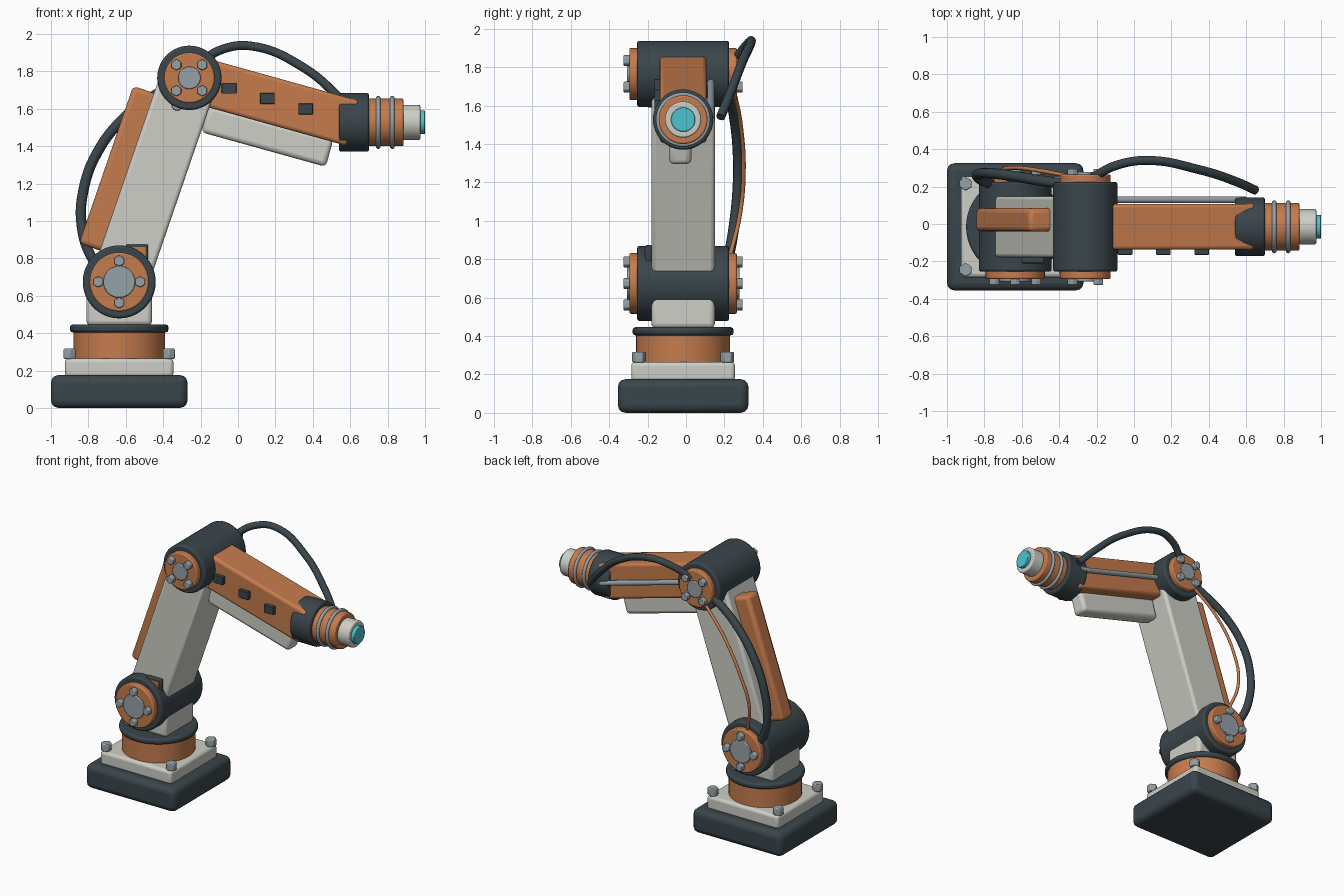
import bpy, math
from mathutils import Vector, Matrix

cube = bpy.data.objects.get("Cube")
if cube:
    bpy.data.objects.remove(cube, do_unlink=True)


def material(name, rgb):
    m = bpy.data.materials.new(name)
    m.use_nodes = True
    m.diffuse_color = (*rgb, 1)
    m.node_tree.nodes["Principled BSDF"].inputs["Base Color"].default_value = (*rgb, 1)
    return m


orange = material("burnt orange", (0.56, 0.20, 0.075))
dark = material("dark slate", (0.042, 0.06, 0.07))
white = material("warm white", (0.62, 0.62, 0.57))
steel = material("steel grey", (0.30, 0.36, 0.39))
cyan = material("cyan lens", (0.07, 0.55, 0.62))

MID = -0.015                       # y of the machine's centre plane
SHOULDER = Vector((-0.635, MID, 0.674))
ELBOW = Vector((-0.26, MID, 1.765))
WRIST = Vector((0.585, MID, 1.53))
AXES = {"x": Matrix.Rotation(math.pi / 2, 4, "Y"),
        "y": Matrix.Rotation(math.pi / 2, 4, "X"),
        "z": Matrix.Identity(4)}


def finish(ob, name, mat, bevel=0, segments=3):
    ob.name = name
    ob.data.name = name
    ob.data.materials.append(mat)
    bpy.ops.object.transform_apply(location=False, rotation=False, scale=True)
    if bevel:
        mod = ob.modifiers.new("Rounded edges", "BEVEL")
        mod.width, mod.segments = bevel, segments
        mod.limit_method, mod.angle_limit = "ANGLE", math.radians(40)
    bpy.ops.object.shade_smooth_by_angle(angle=math.radians(35))
    return ob


def box(name, centre, size, mat, bevel=0.0, frame=None):
    bpy.ops.mesh.primitive_cube_add(size=1)
    ob = bpy.context.object
    ob.scale = size
    finish(ob, name, mat, bevel)
    ob.matrix_world = (frame or Matrix.Identity(4)) @ Matrix.Translation(centre)
    return ob


def cylinder(name, centre, radius, length, axis, mat, bevel=0.0, sides=48):
    bpy.ops.mesh.primitive_cylinder_add(vertices=sides, radius=radius, depth=length)
    ob = finish(bpy.context.object, name, mat, bevel, 2)
    ob.matrix_world = Matrix.Translation(centre) @ AXES[axis]
    return ob


def cable(name, points, radius, mat):
    curve = bpy.data.curves.new(name, "CURVE")
    curve.dimensions = "3D"
    curve.bevel_depth, curve.bevel_resolution = radius, 3
    curve.resolution_u, curve.use_fill_caps = 10, True
    spline = curve.splines.new("BEZIER")
    spline.bezier_points.add(len(points) - 1)
    for p, co in zip(spline.bezier_points, points):
        p.co = co
        p.handle_left_type = p.handle_right_type = "AUTO"
    curve.materials.append(mat)
    ob = bpy.data.objects.new(name, curve)
    bpy.context.collection.objects.link(ob)


def limb_frame(start, end):
    """Frame at start: local z runs along the limb, local y stays world y."""
    z = (end - start).normalized()
    y = Vector((0, 1, 0))
    x = y.cross(z)
    return Matrix.Translation(start) @ Matrix((x, y, z)).transposed().to_4x4()


# Base, plate and turntable
bx = SHOULDER.x
box("base_foot", (bx, MID, 0.088), (0.73, 0.68, 0.175), dark, 0.04)
box("base_plate", (bx, MID, 0.215), (0.58, 0.54, 0.1), white, 0.02)
cylinder("turntable", (bx, MID, 0.335), 0.245, 0.16, "z", orange, 0.008)
cylinder("turntable_ring", (bx, MID, 0.425), 0.263, 0.042, "z", dark, 0.014)
box("pedestal", (bx, MID, 0.53), (0.35, 0.33, 0.18), white, 0.025)
for sx in (-1, 1):
    for sy in (-1, 1):
        spot = Vector((bx + sx * 0.265, MID + sy * 0.23, 0.29))
        cylinder("base_bolt", spot, 0.037, 0.055, "z", steel, 0.006, 6)


# Joints: drum with a cap, hub and four bolts on both ends
def joint(name, centre, radius, cap, hub, bolt_ring, turn):
    cylinder(name + "_drum", centre, radius, 0.48, "y", dark, 0.012, 64)
    for side in (-1, 1):
        out = Vector((0, side, 0))
        cylinder(name + "_cap", centre + out * 0.255, cap, 0.05, "y", orange, 0.008)
        cylinder(name + "_hub", centre + out * 0.28, hub, 0.026, "y", steel, 0.005)
        for k in range(4):
            a = turn + k * math.pi / 2
            spot = centre + out * 0.29 + Vector((math.cos(a), 0, math.sin(a))) * bolt_ring
            cylinder(name + "_bolt", spot, 0.03, 0.04, "y", steel, 0.005, 6)


joint("shoulder", SHOULDER, 0.195, 0.158, 0.085, 0.112, 0)
joint("elbow", ELBOW, 0.172, 0.135, 0.06, 0.098, math.pi / 4)

# Upper arm and its back cover
upper = limb_frame(SHOULDER, ELBOW)
box("upper_arm", (0, 0, 0.59), (0.305, 0.33, 1.02), white, 0.02, upper)
box("upper_arm_cover", (-0.2, 0.037, 0.57), (0.14, 0.125, 0.89), orange, 0.025, upper)
box("shoulder_clip", (-0.54, -0.195, 0.82), (0.12, 0.03, 0.11), dark, 0.008)
box("shoulder_clip_inset", (-0.53, -0.212, 0.835), (0.07, 0.006, 0.05), orange)
cylinder("elbow_stud", (-0.325, -0.17, 1.62), 0.03, 0.06, "y", steel, 0.005, 16)

# Forearm, top cover and side rod
fore = limb_frame(ELBOW, WRIST)
box("forearm", (0, 0, 0.5), (0.25, 0.245, 0.82), orange, 0.02, fore)
box("forearm_cover", (0.188, -0.015, 0.485), (0.15, 0.115, 0.69), white, 0.025, fore)
rod = cylinder("forearm_rod", (0, 0, 0), 0.018, 0.78, "z", steel, 0, 16)
rod.matrix_world = fore @ Matrix.Translation((0, 0.145, 0.5))
for k in range(3):
    box("forearm_panel", (-0.048 + k * 0.205, -0.147, 1.709 - k * 0.055),
        (0.078, 0.035, 0.058), dark, 0.004)

# Wrist and tool
def wrist_part(name, x0, x1, radius, mat, bevel=0.008):
    cylinder(name, ((x0 + x1) / 2, MID, 1.527), radius, x1 - x0, "x", mat, bevel)


wrist_part("wrist_collar", 0.54, 0.70, 0.157, dark, 0.01)
wrist_part("wrist_barrel", 0.69, 0.885, 0.127, orange)
wrist_part("tool_nose", 0.88, 0.975, 0.094, white)
wrist_part("tool_lens", 0.97, 1.0, 0.063, cyan, 0.004)
for x in (0.75, 0.825):
    bpy.ops.mesh.primitive_torus_add(major_radius=0.13, minor_radius=0.012,
                                     major_segments=48, minor_segments=12)
    ring = finish(bpy.context.object, "wrist_ring", steel)
    ring.matrix_world = Matrix.Translation((x, MID, 1.527)) @ AXES["x"]

# Cables
cable("forearm_cable", [(-0.22, 0.25, 1.83), (-0.09, 0.315, 1.915), (0.07, 0.34, 1.935),
                        (0.35, 0.29, 1.82), (0.55, 0.225, 1.65), (0.65, 0.18, 1.54)],
      0.024, dark)
cable("upper_arm_cable", [(-0.3, 0.21, 1.74), (-0.45, 0.225, 1.67), (-0.61, 0.25, 1.55),
                          (-0.75, 0.27, 1.37), (-0.825, 0.27, 1.17), (-0.835, 0.25, 0.97),
                          (-0.78, 0.22, 0.8), (-0.7, 0.2, 0.7)], 0.028, dark)
cable("signal_cable", [(-0.32, 0.25, 1.68), (-0.5, 0.285, 1.5), (-0.65, 0.3, 1.25),
                       (-0.71, 0.28, 1.03), (-0.66, 0.23, 0.82)], 0.011, orange)
